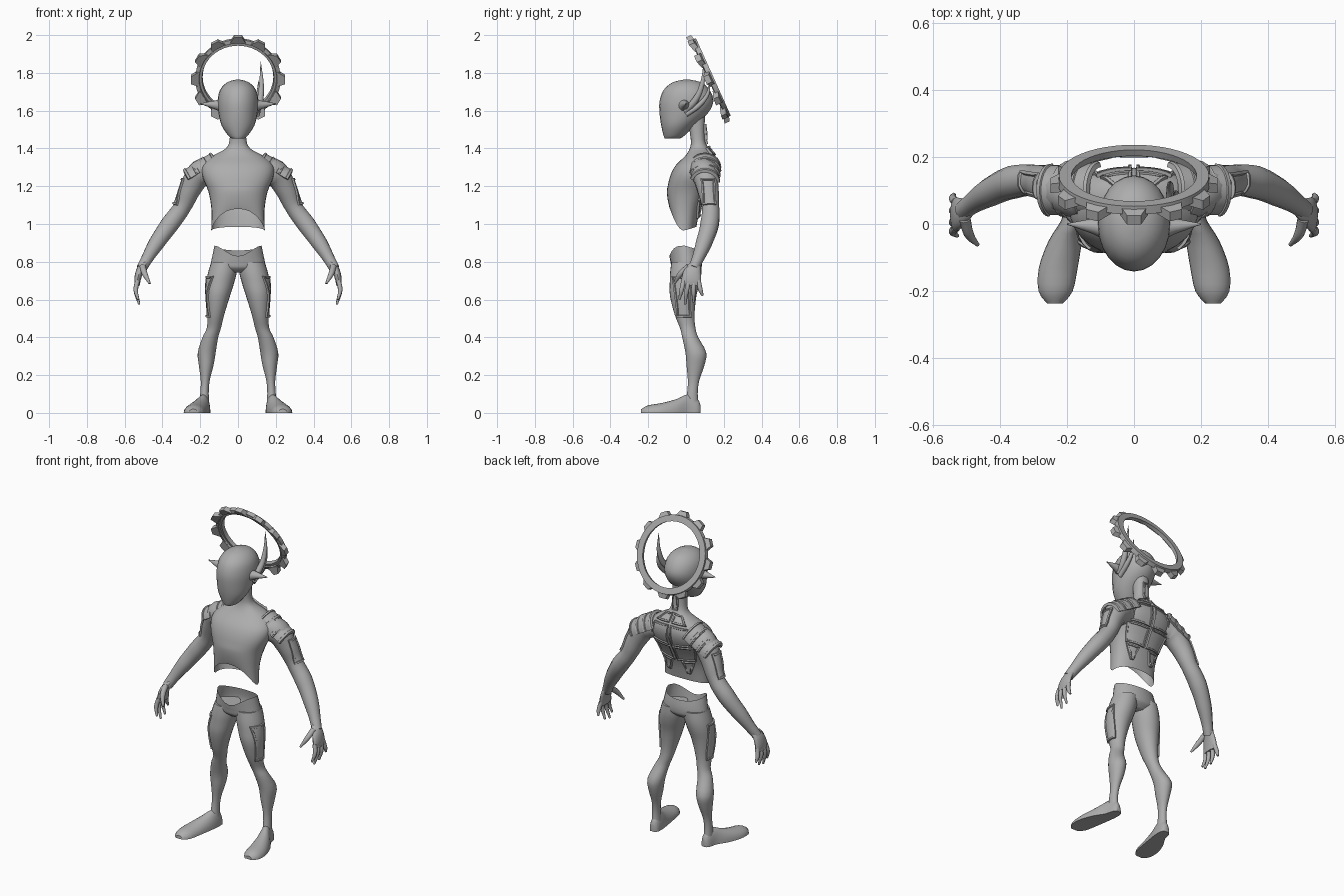
import bpy, bmesh, math
from mathutils import Vector, Matrix
from mathutils.bvhtree import BVHTree

cube = bpy.data.objects.get("Cube")
if cube:
    bpy.data.objects.remove(cube)

GREY = (0.42, 0.42, 0.42, 1)
mat = bpy.data.materials.new("plain grey")
mat.use_nodes = True
mat.diffuse_color = GREY
mat.node_tree.nodes["Principled BSDF"].inputs["Base Color"].default_value = GREY


def finish(name, bm, angle=50, recalc=True):
    if recalc:
        bmesh.ops.recalc_face_normals(bm, faces=bm.faces)
    me = bpy.data.meshes.new(name)
    bm.to_mesh(me)
    bm.free()
    return place(name, me, angle)


def place(name, me, angle=50):
    me.materials.clear()
    me.materials.append(mat)
    ob = bpy.data.objects.new(name, me)
    bpy.context.collection.objects.link(ob)
    bpy.ops.object.select_all(action='DESELECT')
    ob.select_set(True)
    bpy.context.view_layer.objects.active = ob
    bpy.ops.object.shade_smooth_by_angle(angle=math.radians(angle))
    return ob


def smooth_rows(rows, steps=3):
    """Cubic interpolation between the given cross-sections."""
    out = []
    for i in range(len(rows) - 1):
        p0, p1, p2, p3 = (rows[min(max(i + k, 0), len(rows) - 1)] for k in (-1, 0, 1, 2))
        for s in range(steps):
            t = s / steps
            out.append([b + t * (c - a) / 2 + t * t * (a - 2.5 * b + 2 * c - d / 2)
                        + t ** 3 * (1.5 * (b - c) + (d - a) / 2)
                        for a, b, c, d in zip(p0, p1, p2, p3)])
    return out + [list(rows[-1])]


def loft(name, rows, axis='z', side=1, n=24, power=2, caps=(True, True), edit=None):
    """Rows are (position, x min, x max, other min, other max)."""
    bm = bmesh.new()
    rings = []
    for i, (t, x0, x1, b0, b1) in enumerate(smooth_rows(rows)):
        ring = []
        for k in range(n):
            a = math.tau * k / n
            c, s = (math.copysign(abs(f) ** (2 / power), f) for f in (math.cos(a), math.sin(a)))
            x = side * ((x0 + x1) / 2 + c * (x1 - x0) / 2)
            o = (b0 + b1) / 2 + s * (b1 - b0) / 2
            p = Vector((x, o, t) if axis == 'z' else (x, t, o))
            ring.append(bm.verts.new(edit(p, math.sin(a), i) if edit else p))
        rings.append(ring)
    for r, q in zip(rings, rings[1:]):
        for k in range(n):
            bm.faces.new((r[k - 1], r[k], q[k], q[k - 1]))
    for ring, cap in zip((rings[0], rings[-1]), caps):
        if cap:
            bm.faces.new(ring)
    return finish(name, bm)


def tube(name, pts, side=1):
    """Round limb through (x, y, z, radius) points."""
    cu = bpy.data.curves.new(name, 'CURVE')
    cu.dimensions = '3D'
    cu.bevel_depth, cu.bevel_resolution, cu.resolution_u = 1, 4, 5
    cu.use_fill_caps = True
    sp = cu.splines.new('BEZIER')
    sp.bezier_points.add(len(pts) - 1)
    for bp, (x, y, z, r) in zip(sp.bezier_points, pts):
        bp.co, bp.radius = (side * x, y, z), r
        bp.handle_left_type = bp.handle_right_type = 'AUTO'
    tmp = bpy.data.objects.new(name + "_path", cu)
    bpy.context.collection.objects.link(tmp)
    me = bpy.data.meshes.new_from_object(tmp.evaluated_get(bpy.context.evaluated_depsgraph_get()))
    bpy.data.objects.remove(tmp)
    return place(name, me)


def panel(name, corners, target, direction, side=1, thick=0.014, rim=0.01, n=5):
    """Framed armour plate laid on a target surface."""
    tb = bmesh.new()
    tb.from_mesh(target.data)
    tree = BVHTree.FromBMesh(tb)
    d = Vector((direction[0] * side, direction[1], direction[2]))
    c = [Vector((side * p[0], p[1], p[2])) for p in corners]
    bm = bmesh.new()
    grid = []
    for i in range(n + 1):
        for j in range(n + 1):
            u, v = i / n, j / n
            p = c[0].lerp(c[1], u).lerp(c[3].lerp(c[2], u), v)
            hit = tree.ray_cast(p - d, d)[0]
            grid.append(bm.verts.new(hit if hit and (hit - p).length < 0.1 else p))
    for i in range(n):
        for j in range(n):
            k = i * (n + 1) + j
            f = bm.faces.new([grid[m] for m in (k, k + 1, k + n + 2, k + n + 1)])
            f.normal_update()
            if f.normal.dot(d) > 0:
                f.normal_flip()
    top = bm.faces[:]
    bm.normal_update()
    bmesh.ops.inset_region(bm, faces=top, thickness=0.002, depth=thick, use_boundary=True)
    bmesh.ops.inset_region(bm, faces=top, thickness=rim, use_boundary=True)
    bmesh.ops.inset_region(bm, faces=top, thickness=0.002, depth=-0.006, use_boundary=True)
    tb.free()
    return finish(name, bm, 30, False)


# Head and torso
loft("head", [(1.452, -.03, .03, -.112, -.035), (1.466, -.05, .05, -.118, -.01), (1.52, -.086, .086, -.131, .045),
              (1.585, -.103, .103, -.14, .115), (1.65, -.108, .108, -.14, .145),
              (1.71, -.095, .095, -.118, .125), (1.75, -.057, .057, -.07, .08), (1.766, -.004, .004, -.004, .01)])


def waist_cut(p, s, i):
    fade = max(0, 1 - i / 7)
    p.z += fade * (.115 * max(0, -s) ** 1.5 + .02 * max(0, s))
    return p


torso = loft("torso", [(.965, -.142, .142, -.085, .055), (1.07, -.14, .14, -.098, .075), (1.17, -.156, .156, -.1, .115),
                       (1.25, -.188, .188, -.085, .155), (1.31, -.187, .187, -.055, .168),
                       (1.36, -.135, .135, -.005, .152), (1.4, -.065, .065, .02, .12),
                       (1.45, -.044, .044, .025, .1), (1.57, -.042, .042, .005, .1)],
             n=32, power=2.3, caps=(False, True), edit=waist_cut)


# Hips with an open, dipped waistband
def waistband(p, s, i):
    p.z -= max(0, 1 - i / 5) * (.055 * max(0, -s) ** 4 + .025 * max(0, s))
    return p


loft("hips", [(.885, -.125, .125, -.088, .078), (.83, -.136, .136, -.084, .085), (.785, -.143, .143, -.08, .085),
              (.765, -.125, .125, -.073, .077), (.742, -.08, .08, -.045, .05)], caps=(False, True), edit=waistband)


def flat_sole(p, s, i):
    p.z = max(p.z, 0)
    return p


for side, word in ((1, "left"), (-1, "right")):
    # Leg and foot
    leg = loft(word + "_leg", [(.8, .002, .141, -.077, .082), (.745, .006, .158, -.084, .082), (.69, .02, .168, -.086, .073),
                               (.62, .042, .171, -.085, .055),
                               (.52, .073, .163, -.06, .045), (.45, .09, .165, -.032, .05), (.4, .105, .188, -.02, .065),
                               (.32, .118, .213, -.003, .107), (.25, .13, .207, .003, .097), (.17, .15, .197, .01, .07),
                               (.1, .155, .2, .005, .062), (.03, .15, .203, -.01, .07)], side=side)
    loft(word + "_foot", [(.077, .165, .19, -.04, .04), (.06, .148, .204, -.075, .075), (.01, .147, .218, -.098, .098),
                          (-.05, .155, .255, -.073, .073), (-.13, .168, .284, -.052, .052),
                          (-.2, .183, .285, -.04, .04), (-.237, .212, .26, -.02, .02)],
         axis='y', side=side, edit=flat_sole)
    panel(word + "_thigh_plate", [(.17, -.072, .725), (.17, .022, .725), (.17, .026, .505), (.17, -.045, .505)],
          leg, (-1, 0, 0), side, thick=.009)

    # Arm, hand and fingers
    arm = tube(word + "_arm", [(.13, .08, 1.285, .07), (.195, .097, 1.27, .073), (.25, .115, 1.19, .059),
                               (.295, .13, 1.09, .047), (.36, .125, 1.0, .05), (.43, .095, .9, .043),
                               (.485, .06, .81, .031), (.51, .04, .765, .028)], side)
    loft(word + "_palm", [(.8, .468, .512, .025, .075), (.76, .495, .538, -.008, .077), (.71, .513, .549, -.024, .08),
                          (.675, .52, .547, -.022, .08)], side=side, n=16)
    for k, (y, tip_x, tip_y, tip_z) in enumerate([(-.012, .528, -.035, .6), (.014, .523, -.005, .575),
                                                  (.04, .525, .04, .585), (.066, .538, .088, .62)]):
        tube(f"{word}_finger_{k + 1}", [(.532, y, .7, .013), (.541, (y + tip_y) / 2, .65, .012),
                                        (tip_x, tip_y, tip_z, .006)], side)
    tube(word + "_thumb", [(.505, .015, .775, .017), (.493, -.03, .735, .015), (.467, -.062, .685, .006)], side)
    panel(word + "_arm_plate", [(.3, .08, 1.245), (.3, .15, 1.245), (.33, .158, 1.1), (.33, .092, 1.1)],
          arm, (-1, 0, -.2), side, thick=.01)

    # Layered shoulder guard
    axis, up = Vector((.87, 0, -.49)), Vector((.49, 0, .87))
    for k in range(3):
        bm = bmesh.new()
        start = Vector((.098, .1, 1.307)) + axis * .057 * k
        rows = []
        for dist, rad in ((0, .07), (.004, .084), (.014, .087), (.016, .082), (.05, .082), (.052, .087), (.064, .085), (.068, .07)):
            row = []
            for j in range(15):
                a = math.radians(-75 + 165 * j / 14)
                p = start + axis * dist + (up * math.cos(a) + Vector((0, math.sin(a), 0))) * (rad - .003 * k)
                row.append(bm.verts.new((p.x * side, p.y, p.z)))
            rows.append(row)
        for r, q in zip(rows, rows[1:] + rows[:1]):
            for j in range(14):
                bm.faces.new((r[j], r[j + 1], q[j + 1], q[j]))
        for j in (0, 14):
            bm.faces.new([r[j] for r in rows])
        finish(f"{word}_shoulder_guard_{k + 1}", bm, 30)

    # Back armour and collar
    for part, corners in (("upper_back", [(.006, .15, 1.35), (.11, .15, 1.345), (.145, .14, 1.235), (.006, .14, 1.225)]),
                          ("lower_back", [(.006, .13, 1.22), (.142, .12, 1.23), (.115, .1, 1.125), (.006, .1, 1.115)]),
                          ("waist", [(.03, .09, 1.11), (.112, .09, 1.12), (.075, .08, 1.03), (.055, .08, 1.03)]),
                          ("collar", [(.006, .12, 1.41), (.05, .12, 1.4), (.1, .14, 1.355), (.006, .14, 1.36)])):
        panel(f"{word}_{part}_plate", corners, torso, (0, -1, 0), side, thick=.011, rim=.008)

    # Pointed ear spikes
    tube(word + "_ear_spike", [(.085, -.01, 1.627, .036), (.125, -.006, 1.631, .022), (.2, 0, 1.637, .002)], side)

panel("neck_plate", [(-.017, .1, 1.53), (.017, .1, 1.53), (.017, .1, 1.42), (-.017, .1, 1.42)],
      torso, (0, -1, 0), thick=.01, rim=.006)

# Long antennae on the left side only
tube("long_antenna", [(.1, -.005, 1.6, .018), (.116, .045, 1.65, .018), (.124, .085, 1.74, .013), (.12, .095, 1.86, .001)])
tube("short_antenna", [(.103, .0, 1.58, .014), (.108, .07, 1.63, .014), (.108, .115, 1.69, .01), (.108, .125, 1.76, .001)])

# Tilted halo with stepped rim and cog teeth
pose = Matrix.Translation((0, .132, 1.773)) @ Matrix.Rotation(math.radians(114.2), 4, 'X')
profile = [(.187, -.014), (.224, -.014), (.227, .012), (.207, .016), (.204, .008), (.191, .008)]
bm = bmesh.new()
loops = [[bm.verts.new((r * math.cos(a), r * math.sin(a), z)) for r, z in profile]
         for a in (math.tau * k / 48 for k in range(48))]
for k, loop in enumerate(loops):
    for j in range(len(profile)):
        bm.faces.new((loops[k - 1][j - 1], loops[k - 1][j], loop[j], loop[j - 1]))
bm.transform(pose)
finish("halo_ring", bm, 30)
for k in range(12):
    bm = bmesh.new()
    bmesh.ops.create_cube(bm, size=1)
    for v in bm.verts:
        outer = v.co.x > 0
        v.co = Vector((.25 if outer else .208, v.co.y * (.042 if outer else .085),
                       (.034 if outer else .02) if v.co.z > 0 else (.004 if outer else -.01)))
    bm.transform(pose @ Matrix.Rotation(math.radians(90) + math.tau * k / 12, 4, 'Z'))
    finish(f"halo_tooth_{k + 1}", bm, 30)
